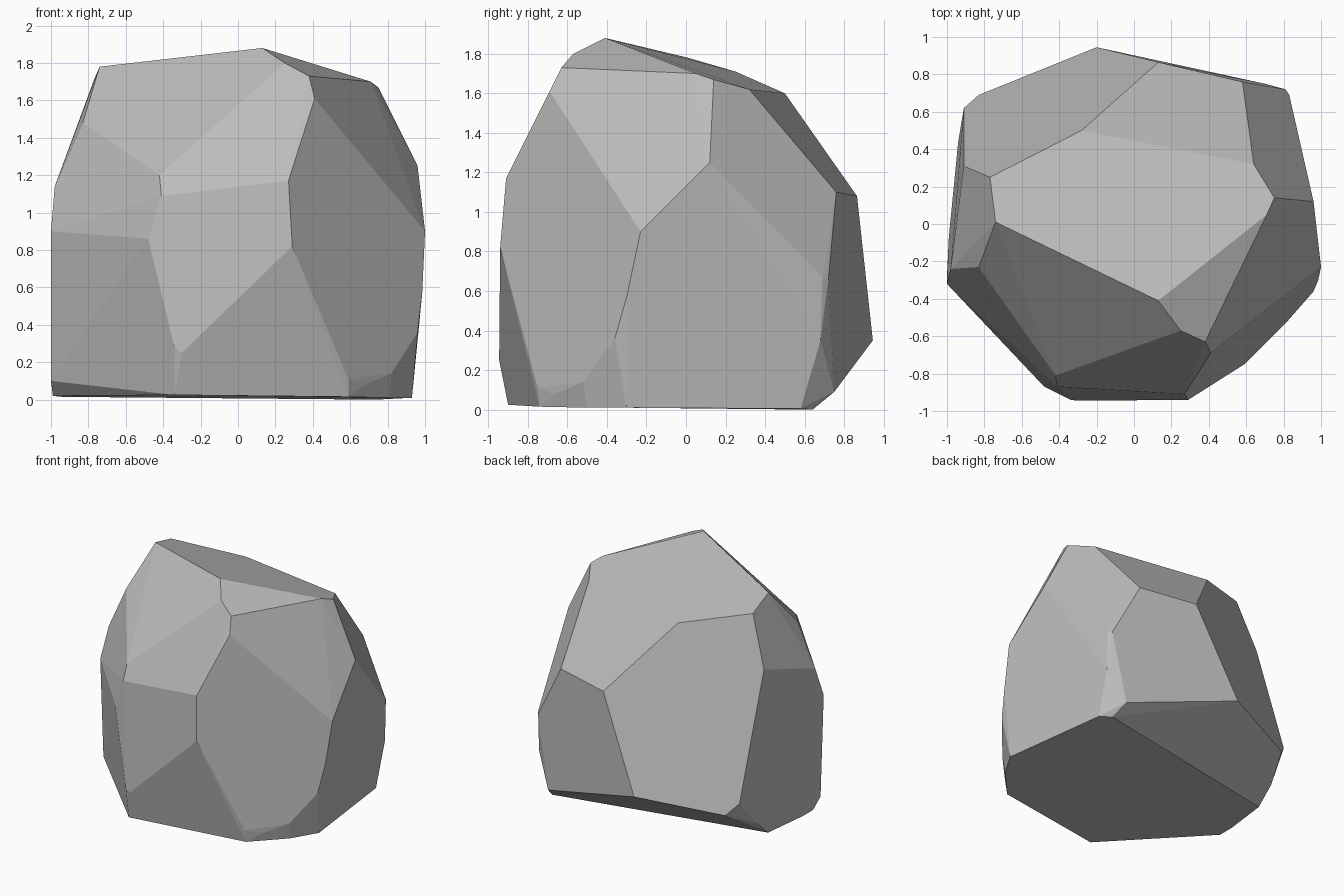
import bpy
import bmesh
from math import radians

# Remove the default object
default = bpy.data.objects.get("Cube")
if default:
    bpy.data.objects.remove(default, do_unlink=True)


def make_material(name, colour):
    material = bpy.data.materials.new(name)
    material.use_nodes = True
    material.diffuse_color = colour
    shader = material.node_tree.nodes["Principled BSDF"]
    shader.inputs["Base Color"].default_value = colour
    shader.inputs["Roughness"].default_value = 0.9
    return material


def make_boulder(name, corner_groups, material):
    """Wrap a tight convex skin round the corners and flatten it into facets."""
    mesh = bpy.data.meshes.new(name)
    skin = bmesh.new()
    for group in corner_groups:
        for corner in group:
            skin.verts.new(corner)
    hull = bmesh.ops.convex_hull(skin, input=skin.verts[:])

    # Drop corners that fell inside the skin
    spare = set(hull["geom_interior"]) | set(hull["geom_unused"])
    spare_corners = [item for item in spare if isinstance(item, bmesh.types.BMVert)]
    bmesh.ops.delete(skin, geom=spare_corners, context="VERTS")

    # Merge the nearly level triangles into broad chipped facets
    bmesh.ops.dissolve_limit(
        skin,
        angle_limit=radians(3),
        verts=skin.verts[:],
        edges=skin.edges[:],
    )
    bmesh.ops.recalc_face_normals(skin, faces=skin.faces[:])
    for face in skin.faces:
        face.smooth = False
    skin.to_mesh(mesh)
    skin.free()

    mesh.materials.append(material)
    boulder = bpy.data.objects.new(name, mesh)
    bpy.context.scene.collection.objects.link(boulder)
    return boulder


# Sloping top facet and the chips along its rim
crown = [
    (.13, -.41, 1.88), (.25, -.57, 1.8), (.38, -.63, 1.73), (.41, -.69, 1.61),
    (.71, .05, 1.7), (.75, .14, 1.67), (.64, .32, 1.62), (-.28, .5, 1.6),
    (-.77, .25, 1.71), (-.74, .01, 1.78), (-.83, -.23, 1.48),
]

# Front facets
front = [
    (-.42, -.81, 1.2), (-.41, -.87, 1.09), (.27, -.91, 1.17), (.29, -.94, .82),
    (-.48, -.87, .86), (-.34, -.94, .28), (-.3, -.945, .25),
]

# Facets on the two flanks
flanks = [
    (-.98, -.24, 1.14), (-1, -.32, .9), (-1, -.28, .1), (-.91, .31, 1.32),
    (.96, .12, 1.25), (1, -.23, .9), (.985, -.3, .57), (.96, -.36, .36),
]

# Back facets
back = [
    (.58, .76, 1.1), (.13, .865, 1.08), (-.2, .945, .35), (.81, .72, .66),
    (.83, .69, .67), (.83, .68, .35), (.7, .75, .09),
    (-.91, .62, .36), (-.83, .69, .27), (-.94, .44, .14),
]

# Flat underside and the small chips round it
foot = [
    (.82, -.52, .14), (.68, -.66, .08), (.59, -.75, .11), (.59, -.74, .015),
    (.81, -.5, .01), (.93, -.3, .01), (.82, .58, .005), (.74, .64, 0),
    (-.94, .3, .015), (-.99, -.07, .02), (-.99, -.2, .02), (-.34, -.9, .025),
]

stone = make_material("stone_grey", (.5, .5, .5, 1))
make_boulder("boulder", [crown, front, flanks, back, foot], stone)
